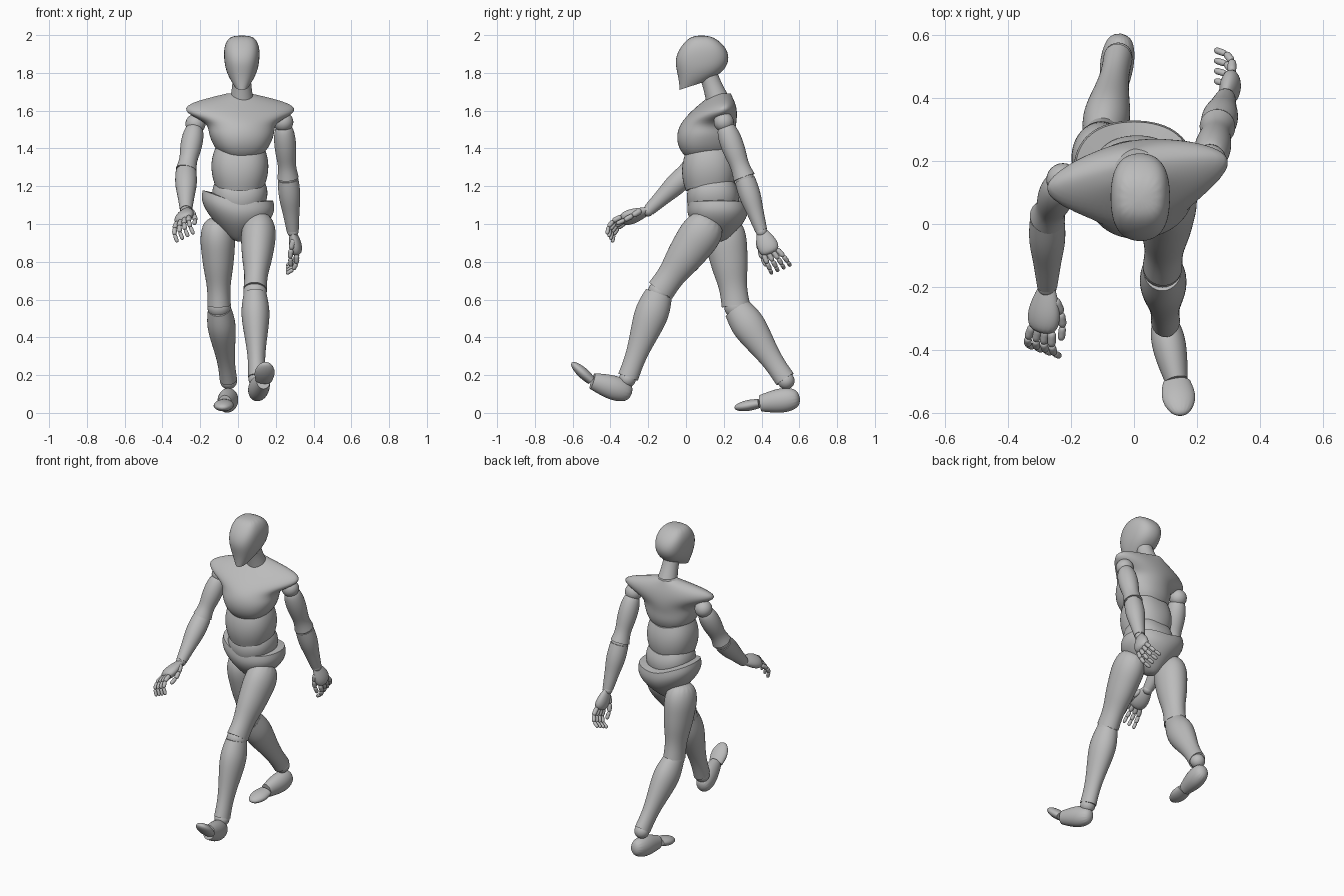
import bpy
import bmesh
from math import sin, cos, pi, copysign
from mathutils import Vector, Matrix

default_cube = bpy.data.objects.get("Cube")
if default_cube:
    bpy.data.objects.remove(default_cube, do_unlink=True)

SIDES = 16
ANGLES = [2 * pi * i / SIDES for i in range(SIDES)]

grey = bpy.data.materials.new("plain_grey")
grey.use_nodes = True
grey.diffuse_color = (.5, .5, .5, 1)
grey.node_tree.nodes["Principled BSDF"].inputs["Base Color"].default_value = grey.diffuse_color


def finish(name, bm):
    """Turn a bmesh into a smooth shaded object."""
    bmesh.ops.recalc_face_normals(bm, faces=bm.faces)
    for face in bm.faces:
        face.smooth = True
    mesh = bpy.data.meshes.new(name)
    bm.to_mesh(mesh)
    bm.free()
    mesh.materials.append(grey)
    obj = bpy.data.objects.new(name, mesh)
    bpy.context.scene.collection.objects.link(obj)
    return obj


def loft(name, rings, sharp_start=True, sharp_end=True, levels=2):
    """Skin a closed shell over a list of point rings, with crisp or rounded ends."""
    bm = bmesh.new()
    crease = bm.edges.layers.float.new("crease_edge")
    loops = [[bm.verts.new(point) for point in ring] for ring in rings]
    for low, high in zip(loops, loops[1:]):
        for i in range(SIDES):
            bm.faces.new((low[i - 1], low[i], high[i], high[i - 1]))
    for loop, sharp in ((loops[0], sharp_start), (loops[-1], sharp_end)):
        cap = bm.faces.new(loop)
        if sharp:
            for edge in cap.edges:
                edge[crease] = 1
                edge.smooth = False
    surface = finish(name, bm).modifiers.new("smooth_surface", 'SUBSURF')
    surface.levels = surface.render_levels = levels


def limb(name, start, end, widths, depth=1, across=Vector((1, 0, 0)), **options):
    """Straight shell with evenly spaced half widths, leaving a small gap at each joint."""
    along = (end - start).normalized()
    if abs(along.dot(across.normalized())) > .9:
        across = across.yzx
    side = (across - along * across.dot(along)).normalized()
    deep = along.cross(side) * depth
    rings = []
    for i, width in enumerate(widths):
        centre = start.lerp(end, .02 + .96 * i / (len(widths) - 1))
        rings.append([centre + (side * cos(a) + deep * sin(a)) * width for a in ANGLES])
    loft(name, rings, **options)


def body(name, x, bottom, top, widths, fronts, backs, square=(2.3, 2.3),
         roll=0, arch=0, lift=0, twist=0, **options):
    """Stack evenly spaced rings; square runs from the bottom corner roundness to the top."""
    turn = Matrix.Rotation(twist, 3, 'Z')
    pivot = Vector((x, sum(fronts + backs) / len(fronts + backs), 0))
    rings = []
    for i, (width, front, back) in enumerate(zip(widths, fronts, backs)):
        t = i / (len(widths) - 1)
        power = 2 / (square[0] + (square[1] - square[0]) * t)
        ring = []
        for a in ANGLES:
            out = width * copysign(abs(cos(a)) ** power, cos(a))
            rear = (1 + copysign(abs(sin(a)) ** power, sin(a))) / 2
            z = bottom + (top - bottom) * t + roll * out + arch * abs(out) + lift * rear * (1 - t)
            point = Vector((x + out, front + (back - front) * rear, z))
            ring.append(turn @ (point - pivot) + pivot)
        rings.append(ring)
    loft(name, rings, **options)


def band(name, x, bottom, top, width, front, back, rule, **options):
    """Body shell whose cross-section is scaled by a rule along its height."""
    scales = [rule(i / 5) for i in range(6)]
    middle, half = (front + back) / 2, (back - front) / 2
    body(name, x, bottom, top, [width * s for s in scales],
         [middle - half * s for s in scales], [middle + half * s for s in scales], **options)


def ball(name, centre, radius):
    bm = bmesh.new()
    bmesh.ops.create_uvsphere(bm, u_segments=24, v_segments=14, radius=radius,
                              matrix=Matrix.Translation(centre))
    finish(name, bm)


def digit(name, base, middle, tip, radius):
    """Three tapering bones along a bending path."""
    bends = [base.lerp(middle, k / 3).lerp(middle.lerp(tip, k / 3), k / 3) for k in range(4)]
    for k, (start, end) in enumerate(zip(bends, bends[1:])):
        size = radius * (1 - k / 8)
        limb(f"{name}_bone_{k + 1}", start, end + (end - start) / 8,
             [size * s for s in (.7, 1, .9, 1, .6)],
             sharp_start=False, sharp_end=False, levels=1)


def hand(side, sign, wrist, index, little):
    """Palm, four curling fingers fanned between two knuckles, and a thumb."""
    knuckles = (index + little) / 2
    reach = (knuckles - wrist).normalized()
    spread = (little - index).normalized()
    curl = reach.cross(spread).normalized() * -sign
    limb(f"{side}_palm", wrist, knuckles + reach * .02, [.03, .05, .06, .045], depth=.6,
         across=spread, sharp_end=False)
    for k, label in enumerate(("index", "middle", "ring", "little")):
        base = index.lerp(little, k / 3)
        middle = base + reach * .085 + spread * k * .01
        digit(f"{side}_{label}_finger", base, middle, middle + curl * .07 + reach * .015, .015)
    base = wrist + (reach - spread) * .03
    middle = base + reach * .07 - spread * .03 + curl * .04
    digit(f"{side}_thumb", base, middle, middle + reach * .07 + spread * .01, .017)


# Head with a flat-sided face and a jaw rising to the back
body("head", .02, 1.71, 2, [.04, .07, .088, .095, .097, .09, .06],
     [-.035, -.04, -.05, -.06, -.05, -.02, .03], [.12, .19, .22, .23, .22, .19, .13],
     square=(2.2, 2.8), lift=.05, sharp_end=False)
limb("neck", Vector((.02, .17, 1.65)), Vector((.02, .115, 1.8)), [.064, .056, .05, .05])

# Torso: a shield-shaped chest over two barrel bands and a bowl
body("chest", .015, 1.33, 1.69, [.06, .13, .16, .18, .18, .31, .3, .07],
     [.02, -.03, -.05, -.05, -.03, .02, .08, .14],
     [.2, .24, .26, .26, .27, .27, .26, .24], square=(2.6, 1.5), twist=.16, sharp_start=False)


def barrel(t):
    return 1 - .15 * (2 * t - 1) ** 2


def bowl(t):
    return sin(pi * (.05 + .55 * t))


band("upper_abdomen", .01, 1.17, 1.38, .155, -.025, .27, barrel, arch=.2)
band("waist", .01, 1.06, 1.21, .15, 0, .285, barrel, arch=.2)
band("pelvis", 0, .9, 1.11, .2, 0, .335, bowl, roll=-.15, arch=.22, sharp_start=False)

# Striding pose: the left leg and the right arm swing forward
POSE = {
    "left": dict(shoulder=(.24, .2, 1.54), elbow=(.265, .31, 1.24), wrist=(.29, .4, .96),
                 index=(.31, .41, .84), little=(.31, .48, .87),
                 hip=(.115, .15, 1.05), knee=(.09, -.14, .64), ankle=(.1, -.31, .18),
                 heel=(.09, -.28, .1), sole=(.135, -.5, .17), toe=(.15, -.61, .27)),
    "right": dict(shoulder=(-.225, .14, 1.53), elbow=(-.275, .02, 1.28), wrist=(-.275, -.2, 1.07),
                  index=(-.26, -.34, 1.04), little=(-.32, -.32, 1.01),
                  hip=(-.11, .19, 1.05), knee=(-.1, .265, .56), ankle=(-.05, .53, .17),
                  heel=(-.04, .61, .08), sole=(-.07, .39, .05), toe=(-.085, .25, .025)),
}

for side, sign in (("left", 1), ("right", -1)):
    joint = {key: Vector(place) for key, place in POSE[side].items()}

    # Arm
    limb(f"{side}_upper_arm", joint["shoulder"], joint["elbow"],
         [.04, .057, .06, .055, .046, .058], depth=1.05, sharp_start=False)
    limb(f"{side}_forearm", joint["elbow"], joint["wrist"],
         [.056, .06, .057, .047, .04, .033])
    hand(side, sign, joint["wrist"], joint["index"], joint["little"])

    # Leg
    limb(f"{side}_thigh", joint["hip"], joint["knee"],
         [.065, .098, .09, .08, .06, .064], depth=1.2, sharp_start=False)
    limb(f"{side}_shin", joint["knee"], joint["ankle"],
         [.062, .08, .07, .055, .045, .047], depth=1.2)

    # Foot
    limb(f"{side}_foot", joint["heel"], joint["sole"], [.036, .058, .052, .037],
         depth=1.2, sharp_start=False)
    limb(f"{side}_toes", joint["sole"], joint["toe"], [.045, .062, .025],
         depth=.55, sharp_end=False)

    # Ball joints shown between the shells
    for key, radius in dict(shoulder=.053, elbow=.05, wrist=.03, knee=.062, ankle=.045).items():
        ball(f"{side}_{key}_ball", joint[key], radius)
